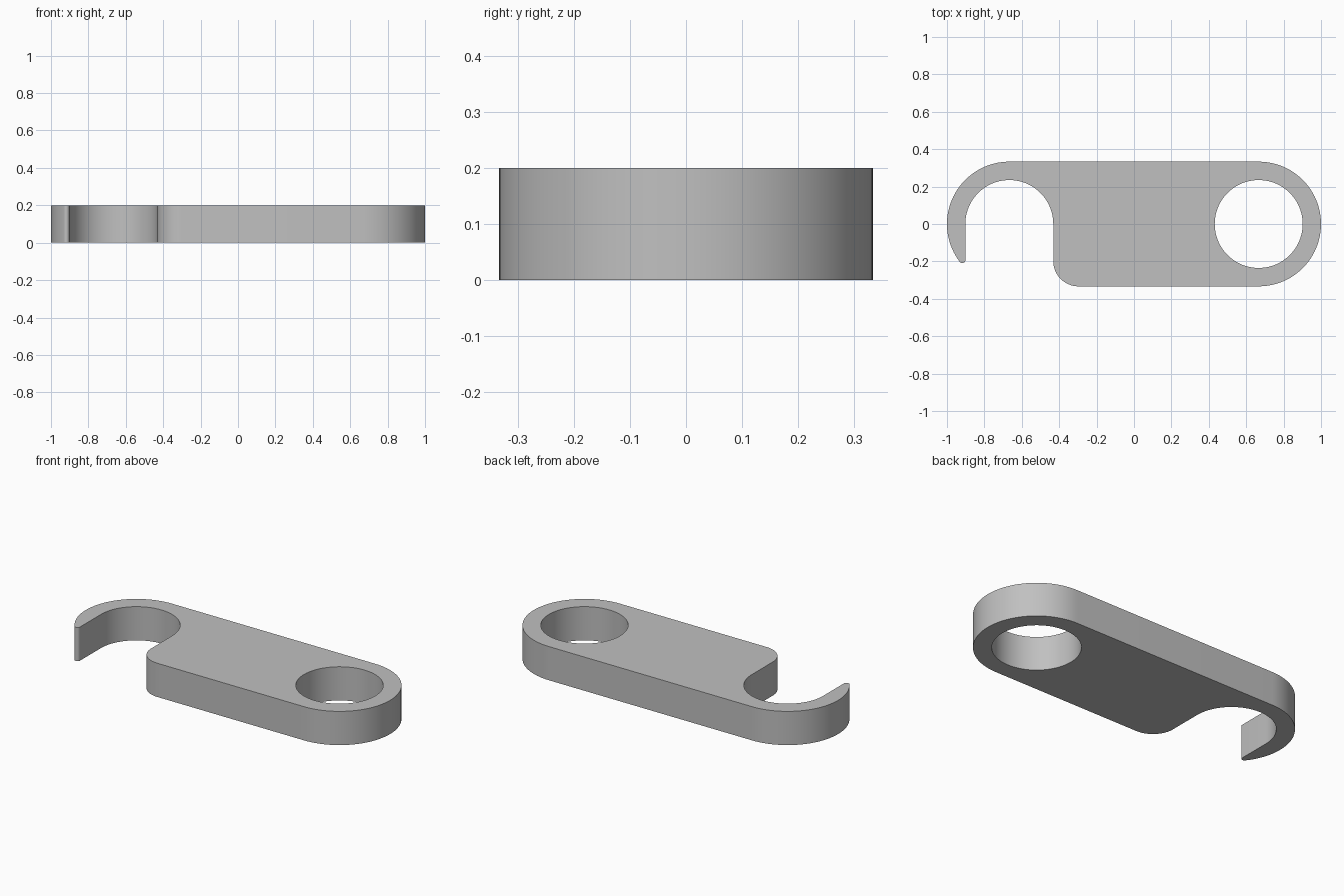
import bpy, bmesh
from math import radians, sin, cos, sqrt, atan2, degrees

cube = bpy.data.objects.get("Cube")
if cube:
    bpy.data.objects.remove(cube, do_unlink=True)

R = 1 / 3        # outer end radius
HOLE = 0.235     # hole and hook inner radius
C = 2 / 3        # end centre offset
TIP = 0.0165     # hook tip radius
CORNER = 0.135   # lower corner radius
HEIGHT = 0.2


def arc(cx, cy, r, start, end, n):
    """Points along an arc, angles in degrees."""
    angles = [radians(start + (end - start) * i / n) for i in range(n + 1)]
    return [(cx + r * cos(a), cy + r * sin(a)) for a in angles]


def add_loop(bm, points):
    verts = [bm.verts.new((x, y, 0)) for x, y in points]
    return [bm.edges.new((v, verts[(i + 1) % len(verts)])) for i, v in enumerate(verts)]


# Rounded tip sits tangent to both the outer arc and the straight inner edge
tip_dx = -(HOLE - 0.0 + TIP)
tip_dy = -sqrt((R - TIP) ** 2 - tip_dx ** 2)
tip_angle = degrees(atan2(tip_dy, tip_dx)) + 360

# Outline: eye end, hook back, hook tip, hook mouth, lower corner
outline = (arc(C, 0, R, -90, 90, 48)
           + arc(-C, 0, R, 90, tip_angle, 36)
           + arc(-C + tip_dx, tip_dy, TIP, tip_angle, 360, 10)[1:]
           + arc(-C, 0, HOLE, 180, 0, 48)
           + arc(-C + HOLE + CORNER, -R + CORNER, CORNER, 180, 270, 16))
eye = arc(C, 0, HOLE, 0, 360, 96)[:-1]

# Fill the profile with its hole and extrude it
bm = bmesh.new()
edges = add_loop(bm, outline) + add_loop(bm, eye)
bmesh.ops.triangle_fill(bm, edges=edges, use_beauty=True, use_dissolve=False)
top = bmesh.ops.extrude_face_region(bm, geom=bm.faces[:], use_keep_orig=True)
bmesh.ops.translate(bm, vec=(0, 0, HEIGHT),
                    verts=[g for g in top["geom"] if isinstance(g, bmesh.types.BMVert)])
bmesh.ops.recalc_face_normals(bm, faces=bm.faces[:])

mesh = bpy.data.meshes.new("hook_plate")
bm.to_mesh(mesh)
bm.free()
plate = bpy.data.objects.new("hook_plate", mesh)
bpy.context.collection.objects.link(plate)

# Plain grey material
grey = bpy.data.materials.new("plain grey")
grey.use_nodes = True
colour = (0.53, 0.53, 0.53, 1)
grey.diffuse_color = colour
grey.node_tree.nodes["Principled BSDF"].inputs["Base Color"].default_value = colour
mesh.materials.append(grey)

# Smooth curved walls, sharp rims
bpy.ops.object.select_all(action="DESELECT")
plate.select_set(True)
bpy.context.view_layer.objects.active = plate
bpy.ops.object.shade_smooth_by_angle(angle=radians(30))
